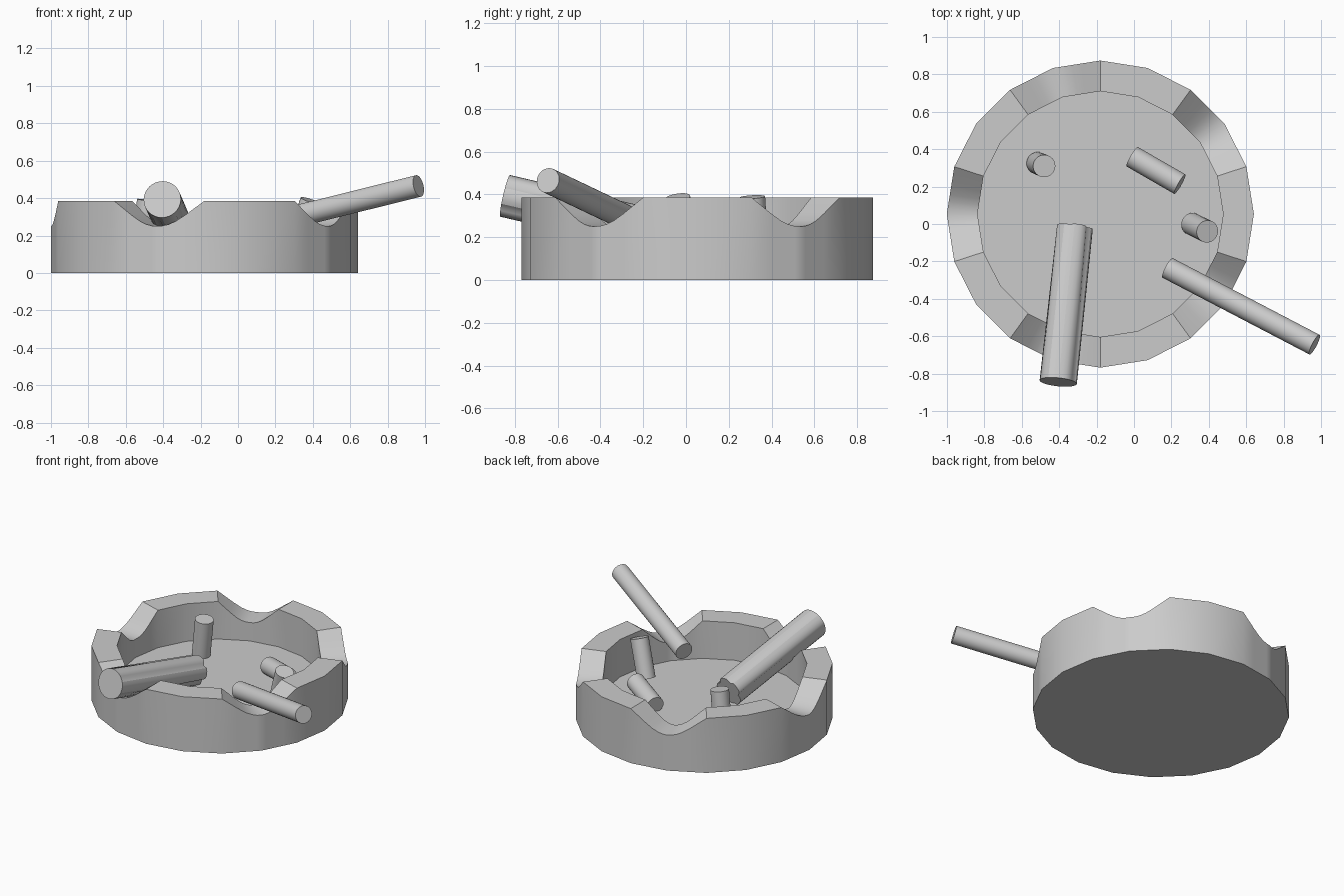
import bpy, bmesh, math
from mathutils import Vector

if "Cube" in bpy.data.objects:
    bpy.data.objects.remove(bpy.data.objects["Cube"])

CX, CY = -0.18, 0.053


def finish(bm, name):
    bmesh.ops.recalc_face_normals(bm, faces=bm.faces)
    me = bpy.data.meshes.new(name)
    bm.to_mesh(me)
    bm.free()
    ob = bpy.data.objects.new(name, me)
    bpy.context.collection.objects.link(ob)
    bpy.ops.object.select_all(action='DESELECT')
    ob.select_set(True)
    bpy.context.view_layer.objects.active = ob
    bpy.ops.object.shade_smooth_by_angle(angle=math.radians(30))
    return ob


# Rim outline: 20-gon with five rounded V notches, as (unit x, unit y, height)
def rim_columns():
    prof = [(0, .25), (.12, .252), (.25, .26), (.4, .277), (.6, .31), (1, .385)]
    corner = [Vector((math.cos(k * math.pi / 10), math.sin(k * math.pi / 10))) for k in range(20)]
    cols = []
    for k in range(20):
        a, b = corner[k], corner[(k + 1) % 20]
        if k % 4 == 2:                       # rising out of a notch
            steps = [(t, z) for t, z in prof[:-1]]
        elif k % 4 == 1:                     # falling into a notch
            steps = [(1 - t, z) for t, z in reversed(prof[1:])]
        else:
            steps = [(0, .385)]
        for t, z in steps:
            p = a.lerp(b, t)
            cols.append((p.x, p.y, z))
    return cols


# Tray: outer wall, notched rim, inner wall, floor and base
def tray(r_out=.821, r_in=.657, floor=.12):
    bm = bmesh.new()
    cols = rim_columns()

    def ring(r, z=None):
        return [bm.verts.new((CX + r * x, CY + r * y, h if z is None else z)) for x, y, h in cols]

    rings = [ring(r_out, 0), ring(r_out), ring(r_in), ring(r_in, floor)]
    n = len(cols)
    for lo, hi in zip(rings, rings[1:]):
        for i in range(n):
            j = (i + 1) % n
            bm.faces.new((lo[i], lo[j], hi[j], hi[i]))
    bm.faces.new(rings[0])
    bm.faces.new(rings[-1])
    finish(bm, "tray")


# Round stick from a to b, optionally with a crumpled end at a
def stick(name, a, b, r, crumple=0, sides=32):
    a, b = Vector(a), Vector(b)
    d = (b - a).normalized()
    u = d.cross(Vector((0, 0, 1))).normalized()
    v = u.cross(d)
    bm = bmesh.new()
    rings = []
    for p, c in ((a, crumple), (b, 0)):
        ring = []
        for i in range(sides):
            t = 2 * math.pi * i / sides
            rr = r * (1 - c * max(0, math.cos(5 * t)) ** 2)
            ring.append(bm.verts.new(p + rr * (math.cos(t) * u + math.sin(t) * v)))
        rings.append(ring)
    for i in range(sides):
        j = (i + 1) % sides
        bm.faces.new((rings[0][i], rings[0][j], rings[1][j], rings[1][i]))
    bm.faces.new(rings[0])
    bm.faces.new(rings[1])
    finish(bm, name)


tray()
# Thick roll and long thin stick resting in notches
stick("thick_roll", (-.32, -.02, .2), (-.405, -.845, .393), .1, crumple=.2)
stick("long_stick", (.18, -.235, .27), (.965, -.645, .465), .059)
# Short stubs standing or lying on the floor
stick("upright_stub", (-.515, .325, .125), (-.48, .31, .388), .06)
stick("leaning_stub", (.31, 0, .135), (.392, -.04, .385), .06)
stick("lying_stub", (-.01, .36, .165), (.245, .213, .21), .06)
